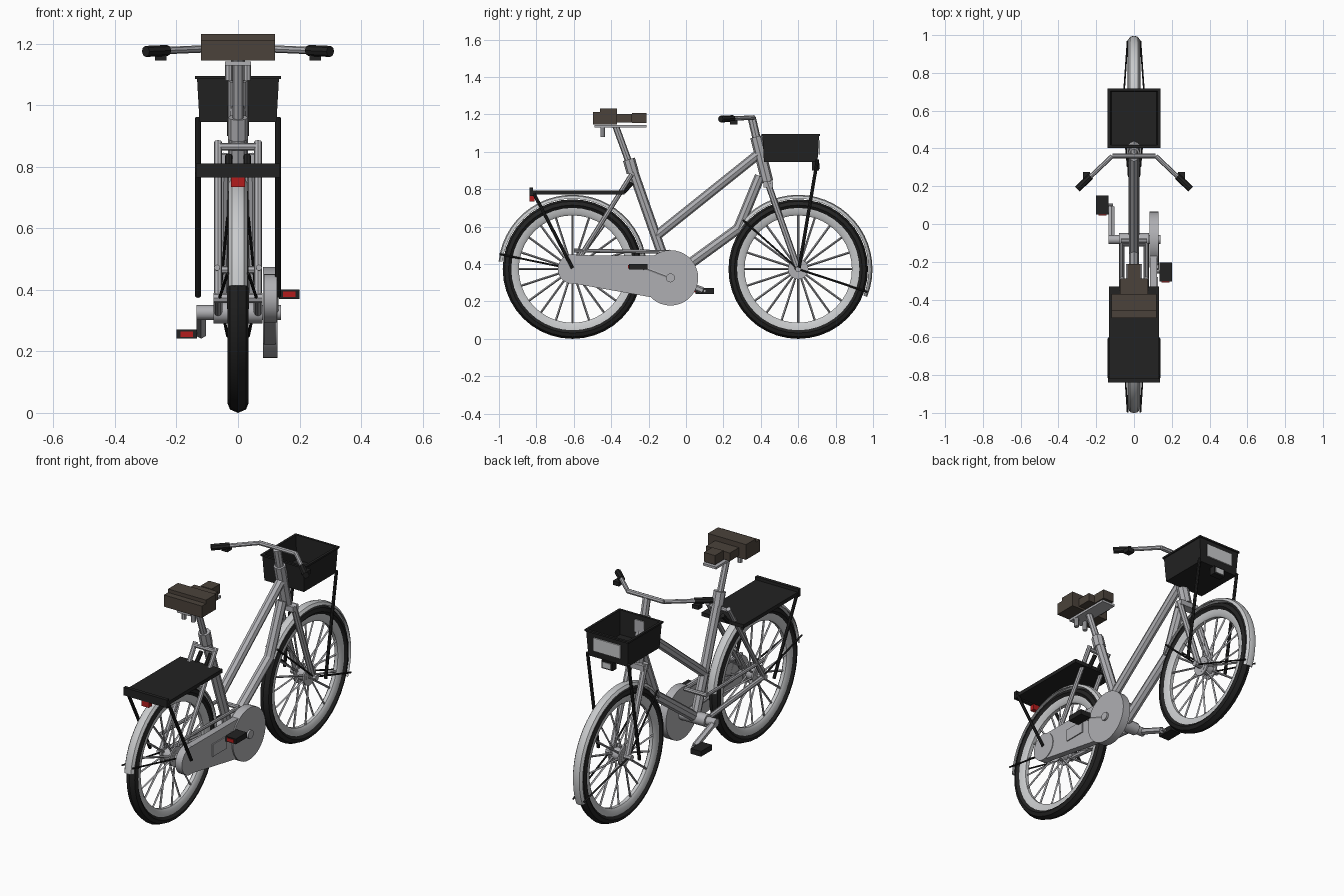
import bpy, bmesh, math
from mathutils import Vector, Matrix

if "Cube" in bpy.data.objects:
    bpy.data.objects.remove(bpy.data.objects["Cube"])


def material(name, r, g, b):
    m = bpy.data.materials.new(name)
    m.use_nodes = True
    m.diffuse_color = (r, g, b, 1)
    m.node_tree.nodes["Principled BSDF"].inputs["Base Color"].default_value = (r, g, b, 1)
    return m


GREY = material("frame grey", 0.43, 0.43, 0.45)
SILVER = material("silver", 0.58, 0.59, 0.6)
BLACK = material("black", 0.016, 0.016, 0.016)
BROWN = material("saddle brown", 0.07, 0.055, 0.043)
RED = material("reflector red", 0.45, 0.012, 0.012)


def finish(name, bm, mat, smooth=False):
    bmesh.ops.recalc_face_normals(bm, faces=bm.faces)
    me = bpy.data.meshes.new(name)
    bm.to_mesh(me)
    bm.free()
    me.materials.append(mat)
    ob = bpy.data.objects.new(name, me)
    bpy.context.collection.objects.link(ob)
    if smooth:
        bpy.ops.object.select_all(action="DESELECT")
        ob.select_set(True)
        bpy.context.view_layer.objects.active = ob
        bpy.ops.object.shade_smooth_by_angle(angle=math.radians(35))
    return ob


def add_tube(bm, a, b, r, sides=8, r2=None):
    a, b = Vector(a), Vector(b)
    d = b - a
    rot = d.to_track_quat("Z", "Y").to_matrix().to_4x4()
    bmesh.ops.create_cone(bm, cap_ends=True, segments=sides, radius1=r,
                          radius2=r if r2 is None else r2, depth=d.length,
                          matrix=Matrix.Translation((a + b) / 2) @ rot)


def tube(name, points, r, mat=GREY, sides=8):
    bm = bmesh.new()
    for a, b in zip(points, points[1:]):
        add_tube(bm, a, b, r, sides)
    return finish(name, bm, mat, sides > 6)


def mirrored_tube(name, points, r, mat=GREY, sides=8):
    for side, s in (("left", 1), ("right", -1)):
        tube(side + "_" + name, [(s * x, y, z) for x, y, z in points], r, mat, sides)


def box(name, x, y, z, mat):
    bm = bmesh.new()
    size = [hi - lo for lo, hi in (x, y, z)]
    mid = [(hi + lo) / 2 for lo, hi in (x, y, z)]
    bmesh.ops.create_cube(bm, size=1, matrix=Matrix.Translation(mid) @ Matrix.Diagonal((*size, 1)))
    return finish(name, bm, mat)


def sweep(name, centre, profile, start, end, steps, mat):
    """Turn a closed (x, radius) profile about the wheel axle."""
    bm = bmesh.new()
    full = end - start >= 360
    rings = []
    for i in range(steps if full else steps + 1):
        t = math.radians(start + (end - start) * i / steps)
        rings.append([bm.verts.new((x, centre[0] + r * math.cos(t), centre[1] + r * math.sin(t)))
                      for x, r in profile])
    pairs = list(zip(rings, rings[1:])) + ([(rings[-1], rings[0])] if full else [])
    n = len(profile)
    for p, q in pairs:
        for j in range(n):
            bm.faces.new((p[j], p[(j + 1) % n], q[(j + 1) % n], q[j]))
    if not full:
        bm.faces.new(rings[0])
        bm.faces.new(rings[-1])
    return finish(name, bm, mat, True)


REAR, FRONT, CRANK = (-0.607, 0.373), (0.6, 0.373), (-0.083, 0.326)
TYRE = [(-0.02, 0.325), (-0.034, 0.342), (-0.026, 0.362), (0, 0.373),
        (0.026, 0.362), (0.034, 0.342), (0.02, 0.325)]
RIM = [(-0.022, 0.332), (0.022, 0.332), (0.02, 0.3), (0.01, 0.287), (-0.01, 0.287), (-0.02, 0.3)]
GUARD = [(-0.031, 0.376), (-0.02, 0.391), (0, 0.397), (0.02, 0.391), (0.031, 0.376),
         (0.026, 0.376), (0, 0.39), (-0.026, 0.376)]

# Wheels and mudguards
for name, c, arc in (("rear", REAR, (5, 174)), ("front", FRONT, (-22, 146))):
    sweep(name + "_tyre", c, TYRE, 0, 360, 40, BLACK)
    sweep(name + "_rim", c, RIM, 0, 360, 40, SILVER)
    sweep(name + "_mudguard", c, GUARD, *arc, 24, SILVER)
    bm = bmesh.new()
    for i in range(20):
        t = math.tau * i / 20
        s = 0.025 if i % 2 else -0.025
        dy, dz = math.cos(t), math.sin(t)
        add_tube(bm, (s, c[0] + 0.03 * dy, c[1] + 0.03 * dz),
                 (s * 0.2, c[0] + 0.295 * dy, c[1] + 0.295 * dz), 0.006, 4)
    finish(name + "_spokes", bm, GREY)
    bm = bmesh.new()
    add_tube(bm, (-0.08, *c), (0.08, *c), 0.016, 8)
    add_tube(bm, (-0.035, *c), (0.035, *c), 0.035, 12)
    for s in (-0.03, 0.03):
        add_tube(bm, (s - 0.004, *c), (s + 0.004, *c), 0.055, 16)
    finish(name + "_hub", bm, GREY, True)

# Mudguard stays
mirrored_tube("rear_guard_stay", [(0.06, *REAR), (0.034, -0.997, 0.453)], 0.005, BLACK, 6)
mirrored_tube("front_guard_stay", [(0.06, *FRONT), (0.034, 0.97, 0.25)], 0.005, BLACK, 6)
mirrored_tube("front_guard_back_stay", [(0.06, *FRONT), (0.034, 0.305, 0.635)], 0.005, BLACK, 6)

# Frame
tube("seat_tube", [(0, -0.302, 0.95), (0, *CRANK)], 0.027)
tube("seat_collar", [(0, -0.305, 0.96), (0, -0.285, 0.89)], 0.033)
tube("seat_post", [(0, -0.375, 1.135), (0, -0.3, 0.93)], 0.018)
tube("top_tube", [(0, -0.16, 0.55), (0, 0.39, 0.99)], 0.026)
tube("down_tube", [(0, *CRANK), (0, 0.28, 0.59), (0, 0.395, 0.87)], 0.028)
tube("head_tube", [(0, 0.375, 1.08), (0, 0.435, 0.84)], 0.032)
tube("handlebar_stem", [(0, 0.352, 1.18), (0, 0.38, 1.06)], 0.022)
tube("bottom_bracket", [(-0.08, *CRANK), (0.08, *CRANK)], 0.035, sides=12)
mirrored_tube("seat_stay", [(0.065, *REAR), (0.065, -0.29, 0.88)], 0.013)
mirrored_tube("chain_stay", [(0.065, *REAR), (0.065, *CRANK)], 0.014)
mirrored_tube("upper_stay", [(0.068, -0.6, 0.472), (0.068, -0.1, 0.465)], 0.01)
tube("stay_bridge", [(-0.07, -0.09, 0.465), (0.07, -0.09, 0.465)], 0.012)
tube("seat_stay_bridge", [(-0.07, -0.3, 0.865), (0.07, -0.3, 0.865)], 0.012)
mirrored_tube("fork_blade", [(0.046, 0.435, 0.84), (0.05, *FRONT)], 0.017)
box("fork_crown", (-0.058, 0.058), (0.415, 0.465), (0.81, 0.84), GREY)

# Handlebar with grips and brake levers
bend, tip = Vector((0.115, 0.36, 1.183)), Vector((0.3, 0.185, 1.175))
tube("handlebar_middle", [(-bend.x, bend.y, bend.z), bend], 0.013)
mirrored_tube("handlebar_arm", [bend, tip], 0.012)
mirrored_tube("grip", [bend.lerp(tip, 0.62), tip], 0.018, BLACK)
for side, s in (("left", 1), ("right", -1)):
    box(side + "_brake_lever", sorted((s * 0.232, s * 0.27)), (0.235, 0.275), (1.145, 1.168), BLACK)

# Saddle
box("saddle_rear", (-0.12, 0.12), (-0.497, -0.37), (1.145, 1.212), BROWN)
box("saddle_top", (-0.12, 0.12), (-0.46, -0.37), (1.2, 1.232), BROWN)
box("saddle_middle", (-0.075, 0.075), (-0.37, -0.288), (1.157, 1.203), BROWN)
box("saddle_nose", (-0.035, 0.035), (-0.288, -0.212), (1.154, 1.207), BROWN)
box("saddle_rail", (-0.042, 0.042), (-0.49, -0.212), (1.13, 1.143), GREY)
mirrored_tube("saddle_spring", [(0.03, -0.445, 1.13), (0.03, -0.445, 1.08)], 0.013)

# Rear rack
box("rack_plate", (-0.133, 0.133), (-0.83, -0.33), (0.772, 0.793), BLACK)
box("rack_rear_lip", (-0.137, 0.137), (-0.838, -0.818), (0.765, 0.81), BLACK)
mirrored_tube("rack_hook", [(0.03, -0.335, 0.783), (0.03, -0.288, 0.835)], 0.012, BLACK)
mirrored_tube("rack_strut", [(0.13, -0.815, 0.78), (0.13, -0.607, 0.378)], 0.009, BLACK)
box("tail_light", (-0.023, 0.023), (-0.838, -0.81), (0.735, 0.767), RED)

# Front basket: an open box with a rim
bm = bmesh.new()
levels = [(0.125, 0.945), (0.133, 1.085), (0.139, 1.085), (0.139, 1.095), (0.125, 1.095), (0.12, 0.957)]
rings = []
for half, z in levels:
    rings.append([bm.verts.new((sx * half, 0.56 + sy * (half + 0.018), z))
                  for sx, sy in ((-1, -1), (1, -1), (1, 1), (-1, 1))])
for lower, upper in zip(rings, rings[1:]):
    for j in range(4):
        k = (j + 1) % 4
        bm.faces.new((lower[j], lower[k], upper[k], upper[j]))
bm.faces.new(rings[0])
bm.faces.new(rings[-1])
finish("basket", bm, BLACK)
box("basket_plate", (-0.085, 0.085), (0.709, 0.717), (0.985, 1.06), SILVER)
box("basket_inner_plate", (-0.03, 0.03), (0.415, 0.424), (1.0, 1.07), GREY)
box("head_lamp", (-0.035, 0.035), (0.675, 0.712), (0.9, 0.946), BLACK)
box("head_lamp_lens", (-0.025, 0.025), (0.71, 0.716), (0.908, 0.938), SILVER)
mirrored_tube("basket_strut", [(0.13, 0.703, 0.96), (0.13, 0.605, 0.38)], 0.009, BLACK)

# Chain case: outline wrapped around two circles
bm = bmesh.new()
outline = []
for c, r, a, b in ((CRANK, 0.12, -98, 82), (REAR, 0.075, 82, 262)):
    for i in range(17):
        t = math.radians(a + (b - a) * i / 16)
        outline.append((c[0] + r * math.cos(t), c[1] + r * math.sin(t)))
caps = [[bm.verts.new((x, *p)) for p in outline] for x in (0.085, 0.122)]
for i in range(len(outline)):
    j = (i + 1) % len(outline)
    bm.faces.new((caps[0][i], caps[0][j], caps[1][j], caps[1][i]))
for cap in caps:
    bm.faces.new(cap)
finish("chain_case", bm, GREY, True)
tube("chain_case_disc", [(0.081, *CRANK), (0.129, *CRANK)], 0.148, sides=36)
tube("chain_case_rear_cap", [(0.084, *REAR), (0.126, *REAR)], 0.079, sides=24)
box("chain_case_panel", (0.121, 0.128), (-0.41, -0.28), (0.32, 0.39), GREY)
tube("crank_axle", [(-0.135, *CRANK), (0.14, *CRANK)], 0.024, sides=12)

# Cranks and pedals
tube("left_crank", [(0.12, *CRANK), (0.12, -0.24, 0.386)], 0.012)
tube("right_crank", [(-0.12, *CRANK), (-0.12, 0.09, 0.258)], 0.018, sides=6)
for side, s, y, z in (("left", 1, -0.255, 0.386), ("right", -1, 0.1, 0.256)):
    tube(side + "_pedal_axle", [(s * 0.11, y, z), (s * 0.15, y, z)], 0.008)
    box(side + "_pedal", sorted((s * 0.134, s * 0.2)), (y - 0.05, y + 0.05), (z - 0.015, z + 0.015), BLACK)
    box(side + "_pedal_reflector", sorted((s * 0.146, s * 0.187)), (y - 0.054, y - 0.046),
        (z - 0.009, z + 0.009), RED)
